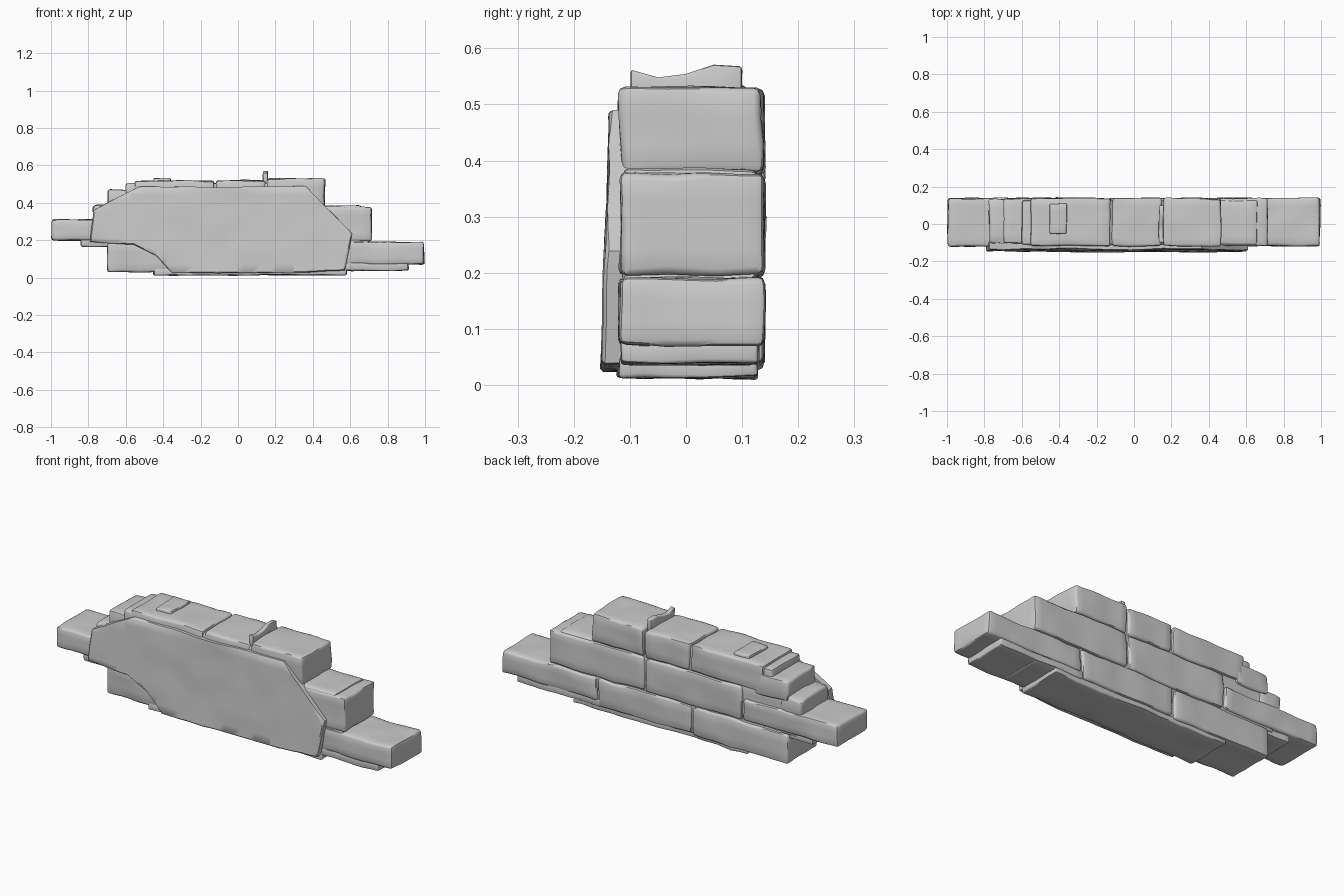
import bpy, bmesh, math
from mathutils import Vector, noise

cube = bpy.data.objects.get("Cube")
if cube:
    bpy.data.objects.remove(cube, do_unlink=True)

GREY = (0.6, 0.6, 0.6, 1)
stone = bpy.data.materials.new("stone grey")
stone.use_nodes = True
stone.diffuse_color = GREY
stone.node_tree.nodes["Principled BSDF"].inputs["Base Color"].default_value = GREY


def finish(bm, name, rough, step=0.045):
    """Cut the mesh into a grid, roughen it and make it a smooth-shaded object."""
    for axis in range(3):
        values = [v.co[axis] for v in bm.verts]
        low, size = min(values), max(values) - min(values)
        normal = Vector((0, 0, 0))
        normal[axis] = 1
        cuts = max(1, round(size / step))
        for i in range(1, cuts):
            bmesh.ops.bisect_plane(bm, geom=bm.verts[:] + bm.edges[:] + bm.faces[:],
                                   plane_co=normal * (low + size * i / cuts), plane_no=normal)
    for v in bm.verts:
        v.co += noise.noise_vector(v.co * 8) * rough + noise.noise_vector(v.co * 22) * rough * 0.3
        v.co.z = max(v.co.z, 0)
    bmesh.ops.recalc_face_normals(bm, faces=bm.faces)
    mesh = bpy.data.meshes.new(name)
    bm.to_mesh(mesh)
    bm.free()
    mesh.materials.append(stone)
    mesh.polygons.foreach_set("use_smooth", [True] * len(mesh.polygons))
    mesh.set_sharp_from_angle(angle=math.radians(45))
    obj = bpy.data.objects.new(name, mesh)
    bpy.context.collection.objects.link(obj)
    return obj


def block(name, x, y, z, rough=0.007, bevel=0.012):
    """Worn box between the given limits on each axis."""
    bm = bmesh.new()
    bmesh.ops.create_cube(bm, size=1)
    for v in bm.verts:
        v.co = [lim[0] if c < 0 else lim[1] for c, lim in zip(v.co, (x, y, z))]
    bmesh.ops.bevel(bm, geom=bm.edges[:], offset=bevel, segments=2, profile=0.5, affect='EDGES')
    return finish(bm, name, rough)


def slab(name, outline, back, front, rough):
    """Plate with an x-z outline, leaning back slightly towards the top."""
    bm = bmesh.new()
    face = bm.faces.new([bm.verts.new((x, back, z)) for x, z in outline])
    out = bmesh.ops.extrude_face_region(bm, geom=[face])
    rim = [g for g in out["geom"] if isinstance(g, bmesh.types.BMVert)]
    for v in rim:
        v.co.y = front + (v.co.z - 0.02) * 0.036
    edges = [e for e in bm.edges if e.verts[0] in rim and e.verts[1] in rim]
    bmesh.ops.bevel(bm, geom=edges, offset=0.006, segments=1, affect='EDGES')
    return finish(bm, name, rough)


# Bricks in running bond
DEPTH = (-0.118, 0.138)
GAP = 0.005
courses = {
    "bottom": ((-0.7, -0.13, 0.43, 0.995), (0.032, 0.04, 0.07), (0.185, 0.19, 0.19)),
    "middle": ((-0.995, -0.43, 0.15, 0.715), (0.197, 0.19, 0.195), (0.312, 0.372, 0.377)),
    "top": ((-0.55, -0.12, 0.15, 0.465), (0.375, 0.375, 0.38), (0.518, 0.52, 0.53)),
}
for course, (ends, lows, highs) in courses.items():
    for i in range(3):
        block(f"{course}_brick_{i + 1}", (ends[i] + GAP * (i > 0), ends[i + 1] - GAP * (i < 2)),
              DEPTH, (lows[i], highs[i]))

# Mortar core filling the joints
INNER = (-0.112, 0.126)
block("bottom_mortar", (-0.66, 0.7), INNER, (0.035, 0.2), 0.004)
block("middle_mortar", (-0.74, 0.66), INNER, (0.18, 0.385), 0.004)
block("top_mortar", (-0.6, 0.43), INNER, (0.36, 0.505), 0.004)

# Broken bricks stepping down at the upper right end
block("broken_top_brick", (-0.695, -0.51), (-0.105, 0.138), (0.36, 0.47), 0.008)
block("broken_step", (-0.775, -0.65), (-0.105, 0.13), (0.28, 0.385), 0.01)

# Mortar crusts under the wall and on top
block("right_underside_crust", (-0.84, -0.68), (-0.11, 0.12), (0.165, 0.205), 0.005, 0.006)
block("left_underside_crust", (0.42, 0.91), (-0.115, 0.13), (0.038, 0.08), 0.005, 0.006)
block("base_crust", (-0.45, 0.58), (-0.12, 0.125), (0.014, 0.05), 0.008, 0.006)
block("top_crust", (-0.45, -0.36), (-0.05, 0.11), (0.5, 0.532), 0.006, 0.006)

# Mortar fin left standing beside the top joint
fin = block("mortar_fin", (0.133, 0.158), (-0.1, 0.1), (0.5, 0.56), 0.004, 0.005)
for v in fin.data.vertices:
    if v.co.z > 0.535:
        v.co.z += 0.012 * math.sin(v.co.y * 30 - 0.5)

# Plaster facing on the front
slab("plaster_sheet", [(-0.79, 0.19), (-0.775, 0.36), (-0.7, 0.4), (-0.53, 0.485), (-0.1, 0.485), (0.36, 0.49),
                       (0.42, 0.43), (0.53, 0.32), (0.61, 0.24), (0.57, 0.04), (0.3, 0.025), (-0.35, 0.025),
                       (-0.44, 0.12), (-0.56, 0.175)], -0.1, -0.152, 0.005)
